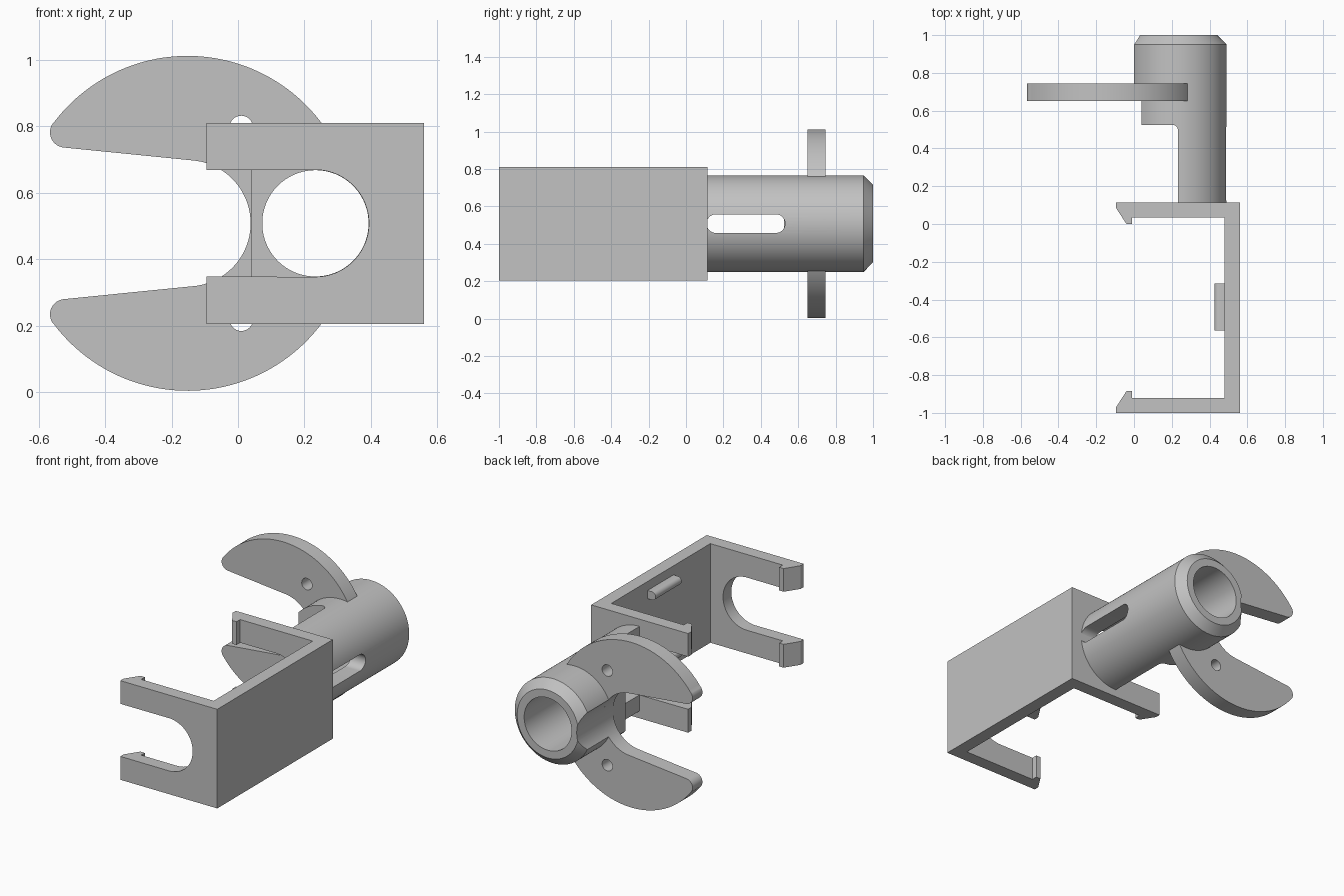
import bpy, bmesh
from math import cos, sin, radians
from mathutils import Vector

cube = bpy.data.objects.get("Cube")
if cube:
    bpy.data.objects.remove(cube, do_unlink=True)

grey = bpy.data.materials.new("plain grey")
grey.use_nodes = True
grey.diffuse_color = (0.54, 0.54, 0.54, 1)
grey.node_tree.nodes["Principled BSDF"].inputs["Base Color"].default_value = grey.diffuse_color

MID = 0.508               # height of the symmetry plane
TUBE = (0.233, MID)       # tube axis in x, z
JAW = (-0.152, MID)       # jaw centre in x, z
BORE = 0.16


def arc(centre, radius, start, end, steps=24):
    angles = [radians(start + (end - start) * i / steps) for i in range(steps + 1)]
    return [(centre[0] + radius * cos(a), centre[1] + radius * sin(a)) for a in angles]


def circle(centre, radius, steps=96):
    return arc(centre, radius, 0, 360, steps)[:-1]


def mirror_z(points):
    return [(x, 2 * MID - z) for x, z in points]


def loft(name, sections, axis):
    """Join matching 2D outlines, each given with its position along the axis."""
    place = {"x": lambda p, t: (t, p[0], p[1]),
             "y": lambda p, t: (p[0], t, p[1]),
             "z": lambda p, t: (p[0], p[1], t)}[axis]
    bm = bmesh.new()
    rings = [[bm.verts.new(place(p, t)) for p in pts] for pts, t in sections]
    bm.faces.new(rings[0])
    bm.faces.new(rings[-1])
    for a, b in zip(rings, rings[1:]):
        for i in range(len(a)):
            j = (i + 1) % len(a)
            bm.faces.new((a[i], a[j], b[j], b[i]))
    bmesh.ops.recalc_face_normals(bm, faces=bm.faces)
    mesh = bpy.data.meshes.new(name)
    bm.to_mesh(mesh)
    bm.free()
    mesh.materials.append(grey)
    obj = bpy.data.objects.new(name, mesh)
    bpy.context.collection.objects.link(obj)
    return obj


def prism(name, points, low, high, axis):
    return loft(name, [(points, low), (points, high)], axis)


def cut(obj, *cutters):
    """Subtract the cutters, bake the result and delete the cutters."""
    for cutter in cutters:
        mod = obj.modifiers.new("cut", "BOOLEAN")
        mod.operation, mod.solver, mod.object = "DIFFERENCE", "EXACT", cutter
        cutter.hide_render = True
    bpy.context.view_layer.update()
    baked = bpy.data.meshes.new_from_object(
        obj.evaluated_get(bpy.context.evaluated_depsgraph_get()))
    obj.modifiers.clear()
    obj.data = baked
    for cutter in cutters:
        bpy.data.objects.remove(cutter, do_unlink=True)


# Clip bracket: wall, two arms and hooked tips as one plan outline
half = [(0.56, 0.115), (-0.095, 0.115), (-0.095, 0.085), (-0.04, 0.0),
        (-0.01, 0.0), (-0.01, 0.035), (0.48, 0.035)]
front_half = [(x, -0.885 - y) for x, y in reversed(half)]
bracket = prism("clip_bracket", half + front_half, 0.205, 0.81, "z")

# Round-ended opening through both arms
opening = arc(TUBE, BORE + 0.001, -90, 90, 48) + [(-0.3, MID + BORE), (-0.3, MID - BORE)]
cut(bracket, prism("opening_cutter", opening, -1.2, 0.3, "y"))

# Slim round-nosed ribs on the inside of the wall
rib = arc((0.45, 0.73), 0.025, 90, 270, 16) + [(0.485, 0.705), (0.485, 0.755)]
upper_rib = prism("upper_rib", rib, -0.565, -0.315, "y")
lower_rib = prism("lower_rib", mirror_z(rib), -0.565, -0.315, "y")

# Tube with chamfered back end
tube = loft("tube", [(circle(TUBE, 0.258), 0.11), (circle(TUBE, 0.258), 0.95),
                     (circle(TUBE, 0.207), 1.0)], "y")
relief = ([(-0.3, 0.0), (TUBE[0], 0.0)] + arc((0.203, 0.495), 0.03, 0, 90, 10)
          + [(0.04, 0.525), (0.04, 0.65), (-0.3, 0.65)])
slot = arc((0.48, MID), 0.05, -90, 90) + arc((0.16, MID), 0.05, 90, 270)
cut(tube,
    prism("bore_cutter", circle(TUBE, BORE), 0.0, 1.2, "y"),
    prism("relief_cutter", relief, 0.0, 1.2, "z"),
    prism("jaw_cutter", circle(JAW, 0.19), 0.6, 1.2, "y"),
    prism("slot_cutter", slot, 0.3, 0.7, "x"))

# Open jaw plate with rounded tips
upper = (arc(JAW, 0.19, 0, 85) + arc((-0.52, 0.782), 0.046, 265, 143, 16)
         + arc(JAW, 0.504, 143, 0, 64))
jaw = prism("jaw_plate", upper + mirror_z(upper)[-2:0:-1], 0.65, 0.745, "y")
hole = circle((0.01, 0.797), 0.035, 32)
cut(jaw,
    prism("bore_cutter", circle(TUBE, BORE), 0.0, 1.2, "y"),
    prism("upper_hole_cutter", hole, 0.5, 0.9, "y"),
    prism("lower_hole_cutter", mirror_z(hole), 0.5, 0.9, "y"))

# Smooth the round walls, keep the edges sharp
bpy.ops.object.select_all(action="DESELECT")
for obj in (bracket, upper_rib, lower_rib, tube, jaw):
    obj.select_set(True)
bpy.context.view_layer.objects.active = bracket
bpy.ops.object.shade_smooth_by_angle(angle=radians(30))
